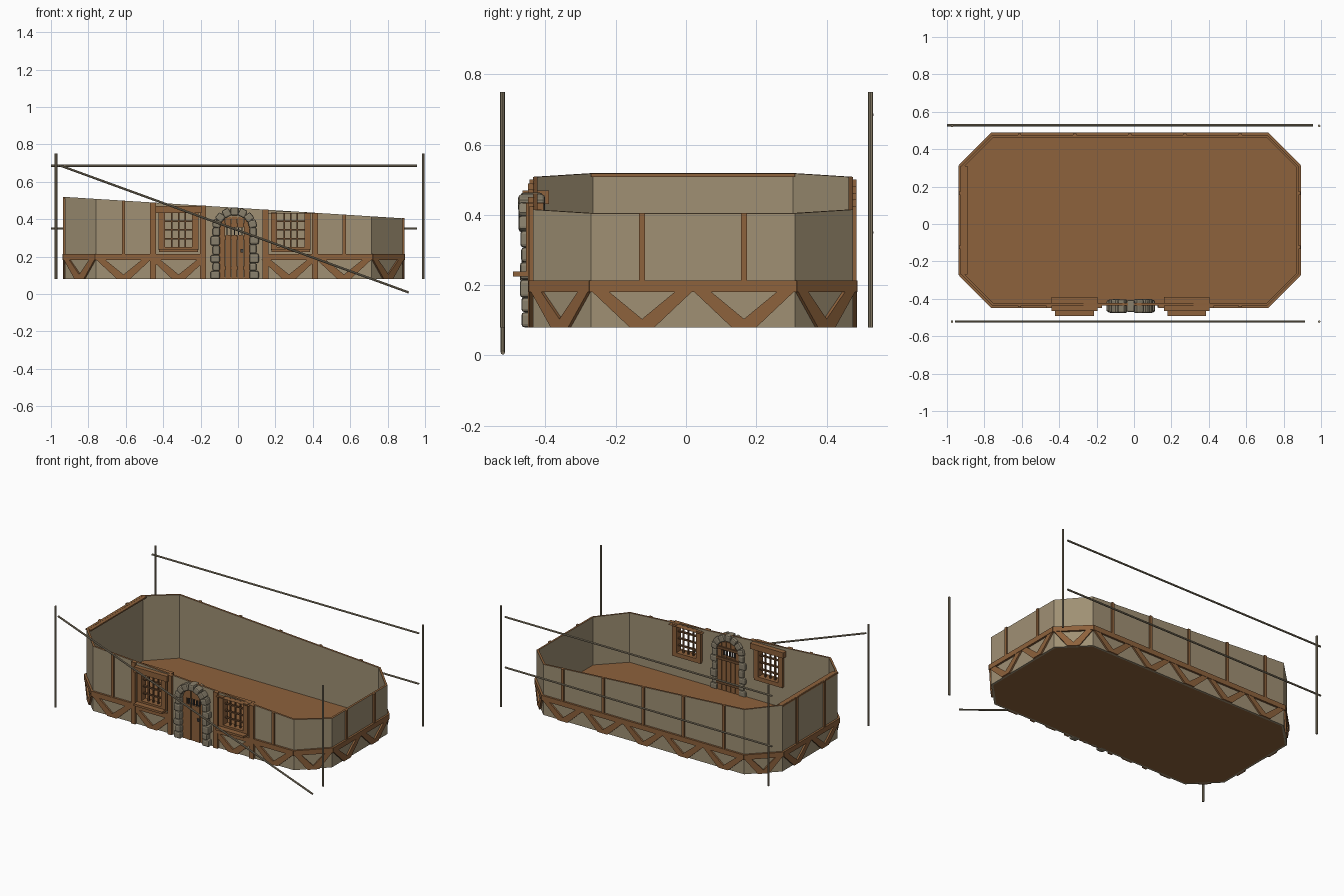
import bpy, bmesh, math, random
from mathutils import Vector, Matrix

if "Cube" in bpy.data.objects:
    bpy.data.objects.remove(bpy.data.objects["Cube"])

random.seed(4)

def mat(name, r, g, b):
    m = bpy.data.materials.new(name)
    m.diffuse_color = (r, g, b, 1)
    m.use_nodes = True
    m.node_tree.nodes["Principled BSDF"].inputs["Base Color"].default_value = m.diffuse_color
    return m

PLASTER = mat("plaster", 0.35, 0.28, 0.175)
TIMBER = mat("timber", 0.27, 0.122, 0.045)
DARK = mat("dark_timber", 0.15, 0.07, 0.028)
STONE = mat("stone", 0.25, 0.215, 0.15)
POLE = mat("weathered_wood", 0.29, 0.24, 0.16)
IRON = mat("iron", 0.06, 0.055, 0.05)

CX, CY, HX, HY, C = -0.0225, 0.02, 0.902, 0.455, 0.165
BASE = 0.08

def ztop(x):
    return 0.519 - 0.0633 * (x + 0.93)

def ring(t=0.0):
    """Eight corner points of the chamfered plan, inset by t."""
    a, b, c = HX - t, HY - t, C - t * (2 - math.sqrt(2))
    pts = [(-a + c, -b), (a - c, -b), (a, -b + c), (a, b - c),
           (a - c, b), (-a + c, b), (-a, b - c), (-a, -b + c)]
    return [Vector((x + CX, y + CY)) for x, y in pts]

def finish(bm, name, *mats):
    bmesh.ops.recalc_face_normals(bm, faces=bm.faces[:])
    me = bpy.data.meshes.new(name)
    bm.to_mesh(me)
    bm.free()
    for m in mats:
        me.materials.append(m)
    ob = bpy.data.objects.new(name, me)
    bpy.context.collection.objects.link(ob)
    return ob

def prism(bm, frame, pts, d0, d1):
    """Extrude a (u, z) outline on a wall plane from depth d0 to d1."""
    o, t, n = frame
    def loop(d):
        return [bm.verts.new((*(o + t * u + n * d), z)) for u, z in pts]
    lo, hi = loop(d0), loop(d1)
    bm.faces.new(lo)
    bm.faces.new(hi[::-1])
    for i in range(len(pts)):
        j = (i + 1) % len(pts)
        bm.faces.new((lo[i], lo[j], hi[j], hi[i]))

def box(bm, frame, u0, u1, z0, z1, d0, d1):
    prism(bm, frame, [(u0, z0), (u1, z0), (u1, z1), (u0, z1)], d0, d1)

FRONT = (Vector((0, CY - HY)), Vector((1, 0)), Vector((0, -1)))   # u equals x here
WINDOWS = (-0.318, 0.282)
DOOR_X, DOOR_W = -0.018, 0.083

# Wall shell with a sloping top
bm = bmesh.new()
T = 0.013
loops = []
for inset in (0, T):
    p = ring(inset)
    loops.append(([bm.verts.new((q.x, q.y, BASE)) for q in p],
                  [bm.verts.new((q.x, q.y, ztop(q.x))) for q in p]))
(ob_, ot), (ib, it) = loops
for i in range(8):
    j = (i + 1) % 8
    bm.faces.new((ob_[i], ob_[j], ot[j], ot[i]))
    bm.faces.new((ib[j], ib[i], it[i], it[j]))
    bm.faces.new((ot[i], ot[j], it[j], it[i])).material_index = 1
    bm.faces.new((ob_[j], ob_[i], ib[i], ib[j]))
walls = finish(bm, "walls", PLASTER, TIMBER)

# Window and door openings
bm = bmesh.new()
for x in WINDOWS:
    box(bm, FRONT, x - 0.08, x + 0.08, 0.245, 0.437, -0.06, 0.06)
box(bm, FRONT, DOOR_X - DOOR_W, DOOR_X + DOOR_W, 0.09, 0.40, -0.06, 0.06)
cutter = finish(bm, "opening_cutter", PLASTER)
cutter.hide_render = True
mod = walls.modifiers.new("openings", 'BOOLEAN')
mod.operation = 'DIFFERENCE'
mod.solver = 'EXACT'
mod.object = cutter
bpy.context.view_layer.objects.active = walls
bpy.ops.object.modifier_apply(modifier=mod.name)
bpy.data.objects.remove(cutter)

# Floor slab
bm = bmesh.new()
lo = [bm.verts.new((q.x, q.y, BASE)) for q in ring(T)]
hi = [bm.verts.new((q.x, q.y, BASE + 0.008)) for q in ring(T)]
bm.faces.new(lo[::-1])
bm.faces.new(hi)
for i in range(8):
    j = (i + 1) % 8
    bm.faces.new((lo[i], lo[j], hi[j], hi[i]))
finish(bm, "floor", TIMBER)

# Timber framing: rails, V braces and posts on every wall
rails, braces, posts = bmesh.new(), bmesh.new(), bmesh.new()
pts = ring()
for i in range(8):
    p, q = pts[i], pts[(i + 1) % 8]
    L = (q - p).length
    t = (q - p) / L
    f = (p, t, Vector((t.y, -t.x)))
    front = i == 0
    spans = [(-0.004, L + 0.004)]
    if front:
        spans = [(-0.004, -0.172 - p.x), (0.132 - p.x, L + 0.004)]
    for a, b in spans:
        box(rails, f, a, b, 0.181, 0.214, -0.002, 0.013)
    n = max(1, round(L / 0.3))
    h = L / n / 2
    w = 0.048 if n > 1 else 0.04
    for k in range(n):
        u = (2 * k + 1) * h
        x = p.x + t.x * u
        if front and k == 2:
            continue
        prism(braces, f, [(u - h, 0.184), (u - 0.035, BASE), (u + 0.035, BASE), (u + h, 0.184),
                          (u + h - w, 0.184), (u, 0.104), (u - h + w, 0.184)], -0.002, 0.011)
        if n > 1 and not (front and k in (1, 3)):
            box(posts, f, u - 0.009, u + 0.009, 0.21, ztop(x) + 0.001, -0.002, 0.01)
for x in (-0.455, -0.188, 0.148, 0.412):
    box(posts, FRONT, x - 0.016, x + 0.016, BASE, ztop(x), -0.002, 0.015)
finish(rails, "wall_rails", TIMBER)
finish(braces, "v_braces", TIMBER)
finish(posts, "wall_posts", TIMBER)

# Thin plank on the inside of the tall end
bm = bmesh.new()
a, b = ring(0.0)[6], ring(0.0)[7]
end = (a, (b - a).normalized(), Vector((-1, 0)))
box(bm, end, 0, (b - a).length, 0.508, 0.517, -0.035, 0.004)
finish(bm, "end_plank", TIMBER)

# Windows: frame, lintel, sill and lattice
frames, lattice = bmesh.new(), bmesh.new()
for x in WINDOWS:
    top = ztop(x) - 0.006
    for s in (-1, 1):
        a, b = sorted((x + s * 0.073, x + s * 0.106))
        box(frames, FRONT, a, b, 0.235, 0.435, -0.03, 0.02)
    box(frames, FRONT, x - 0.122, x + 0.122, 0.432, top - 0.005, -0.045, 0.03)
    box(frames, FRONT, x - 0.073, x + 0.073, 0.238, 0.252, -0.03, 0.02)
    box(frames, FRONT, x - 0.104, x + 0.104, 0.225, 0.239, -0.03, 0.057)
    for k in (-1, 0, 1):
        box(lattice, FRONT, x + k * 0.036 - 0.004, x + k * 0.036 + 0.004, 0.25, 0.434, -0.01, 0.0)
    for z in (0.296, 0.342, 0.388):
        box(lattice, FRONT, x - 0.074, x + 0.074, z - 0.004, z + 0.004, -0.012, 0.002)
finish(frames, "window_frames", TIMBER)
finish(lattice, "window_lattice", DARK)

# Door planks with an arched top and a barred peephole
def arch(x):
    k = max(0, 1 - ((x - DOOR_X) / 0.092) ** 2)
    return 0.35 + 0.065 * math.sqrt(k)

bm = bmesh.new()
pw = 2 * DOOR_W / 5
for k in range(5):
    a = DOOR_X - DOOR_W + k * pw
    b = a + pw - 0.003
    d = 0.004 + 0.003 * (k % 2)
    if k in (0, 4):
        prism(bm, FRONT, [(a, BASE), (b, BASE), (b, arch(b)), (a, arch(a))], -0.018, d)
    else:
        box(bm, FRONT, a, b, BASE, 0.315, -0.018, d)
        prism(bm, FRONT, [(a, 0.355), (b, 0.355), (b, arch(b)), (a, arch(a))], -0.018, d)
finish(bm, "door_planks", TIMBER)
bm = bmesh.new()
for z in (0.13, 0.29, 0.36):
    box(bm, FRONT, DOOR_X - DOOR_W, DOOR_X + DOOR_W, z, z + 0.018, -0.026, -0.004)
finish(bm, "door_battens", DARK)
bm = bmesh.new()
for k in range(5):
    x = DOOR_X - 0.04 + k * 0.02
    box(bm, FRONT, x - 0.003, x + 0.003, 0.312, 0.358, -0.008, 0.006)
box(bm, FRONT, 0.014, 0.03, 0.222, 0.24, 0.0, 0.016)
finish(bm, "door_grille_and_handle", IRON)

# Rounded stones around the door
bm = bmesh.new()
def stone(x, z, w, h, depth, ang=0):
    m = (Matrix.Translation((x, CY - HY - 0.004, z)) @ Matrix.Rotation(ang, 4, 'Y')
         @ Matrix.Diagonal((w, depth, h, 1)))
    bmesh.ops.create_cube(bm, size=1, matrix=m)

for s in (-1, 1):
    z = BASE
    for k in range(6):
        h = 0.046 + random.uniform(-0.006, 0.006) if k < 5 else 0.355 - z
        w = 0.038 + (0.012 if k % 2 == 0 else 0)
        stone(DOOR_X + s * (0.079 + w / 2), z + h / 2, w, h, 0.062 + random.uniform(-0.006, 0.008))
        z += h
for k in range(7):
    a = math.pi * (k + 0.5) / 7
    stone(DOOR_X + 0.098 * math.cos(a), 0.355 + 0.086 * math.sin(a), 0.042, 0.044,
          0.07 + random.uniform(-0.006, 0.008), math.pi / 2 - a)
bmesh.ops.bevel(bm, geom=bm.edges[:], offset=0.009, segments=2, profile=0.5, affect='EDGES')
stones = finish(bm, "door_stones", STONE)

# Corner poles and hanging rails
def rod(name, a, b, r):
    a, b = Vector(a), Vector(b)
    m = Matrix.Translation((a + b) / 2) @ (b - a).to_track_quat('Z', 'Y').to_matrix().to_4x4()
    bm = bmesh.new()
    bmesh.ops.create_cone(bm, cap_ends=True, segments=8, radius1=r, radius2=r,
                          depth=(b - a).length, matrix=m)
    finish(bm, name, POLE)

for x in (-0.973, 0.99):
    for y in (-0.522, 0.525):
        rod("corner_pole", (x, y, BASE), (x, y, 0.75), 0.0068)
for z in (0.35, 0.685):
    rod("back_rail", (-1.0, 0.528, z), (0.957, 0.528, z), 0.006)
rod("fallen_front_rail", (-0.955, -0.521, 0.688), (0.913, -0.521, 0.008), 0.006)
